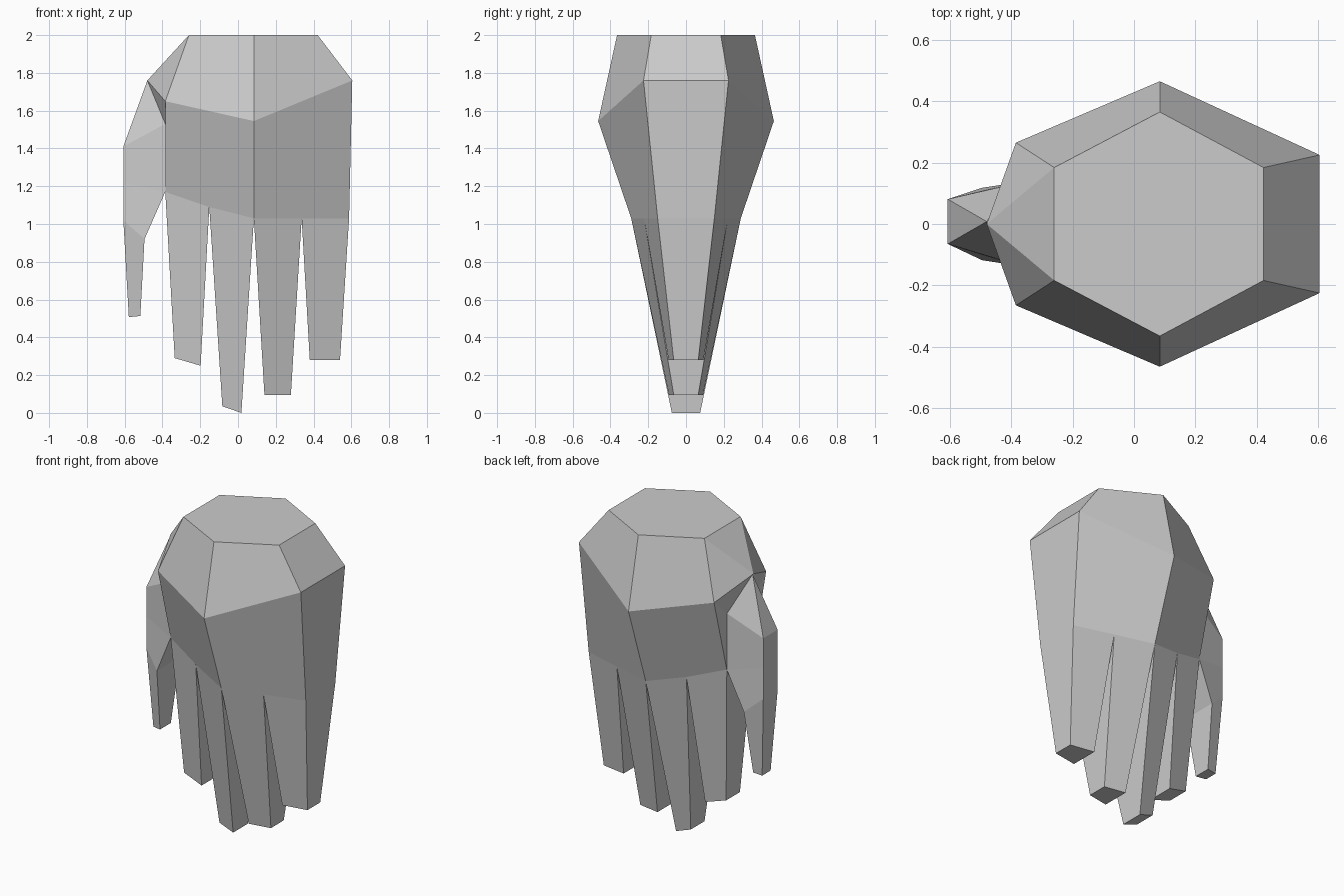
import bpy, bmesh

if "Cube" in bpy.data.objects:
    bpy.data.objects.remove(bpy.data.objects["Cube"])


def finish(name, bm):
    bmesh.ops.remove_doubles(bm, verts=bm.verts, dist=0.0005)
    bmesh.ops.recalc_face_normals(bm, faces=bm.faces)
    mesh = bpy.data.meshes.new(name)
    bm.to_mesh(mesh)
    bm.free()
    obj = bpy.data.objects.new(name, mesh)
    bpy.context.collection.objects.link(obj)
    return obj


def add_face(bm, points):
    # Skips repeated points so collapsed quads become triangles
    unique = []
    for p in points:
        if p not in unique:
            unique.append(p)
    if len(unique) > 2:
        bm.faces.new([bm.verts.new(p) for p in unique])


def mirror(p):
    return (p[0], -p[1], p[2])


def digit(name, sections, shift=0.0):
    """Tapered tube through four-sided sections, each (left, right) as x, half width, z."""
    bm = bmesh.new()
    rings = []
    for left, right in sections:
        s = shift
        rings.append([(left[0], -left[1] + s, left[2]), (right[0], -right[1], right[2]),
                      (right[0], right[1], right[2]), (left[0], left[1] + s, left[2])])
    for a, b in zip(rings, rings[1:]):
        for i in range(4):
            j = (i + 1) % 4
            add_face(bm, [a[i], a[j], b[j], b[i]])
    add_face(bm, rings[-1])
    return finish(name, bm)


# Key points of the hand on the +y half
top = [(-0.26, 0.184, 2.0), (0.084, 0.365, 2.0), (0.422, 0.184, 2.0)]
wrist = [(-0.385, 0.265, 1.65), (0.084, 0.465, 1.545), (0.605, 0.225, 1.76)]
knuckles = [(-0.385, 0.135, 1.17), (-0.152, 0.213, 1.09), (0.084, 0.29, 1.03),
            (0.337, 0.222, 1.03), (0.588, 0.15, 1.03)]
apex = (-0.48, 0.0, 1.76)
thumb_root = (-0.385, 0.132, 1.53)

# Palm and wrist
bm = bmesh.new()
half_faces = [
    [top[0], top[1], wrist[1], wrist[0]],
    [top[1], top[2], wrist[2], wrist[1]],
    [wrist[0], wrist[1], knuckles[2], knuckles[1], knuckles[0]],
    [wrist[1], wrist[2], knuckles[4], knuckles[3], knuckles[2]],
    [top[0], wrist[0], apex],
    [apex, wrist[0], thumb_root],
    [wrist[0], knuckles[0], thumb_root],
]
for f in half_faces:
    add_face(bm, f)
    add_face(bm, [mirror(p) for p in f])
add_face(bm, top + [mirror(p) for p in reversed(top)])
add_face(bm, [top[0], mirror(top[0]), apex])
for a, b in ((top[2], wrist[2]), (wrist[2], knuckles[4])):
    add_face(bm, [a, b, mirror(b), mirror(a)])
finish("palm", bm)

# Four fingers hanging from neighbouring knuckles
tips = {
    "index_finger": ((-0.335, 0.07, 0.29), (-0.198, 0.088, 0.25)),
    "middle_finger": ((-0.083, 0.07, 0.035), (0.018, 0.075, 0.0)),
    "ring_finger": ((0.14, 0.09, 0.095), (0.28, 0.065, 0.095)),
    "little_finger": ((0.38, 0.092, 0.28), (0.54, 0.065, 0.28)),
}
for i, (name, tip) in enumerate(tips.items()):
    digit(name, [(knuckles[i], knuckles[i + 1]), tip])

# Thumb growing from the side of the palm
digit("thumb", [
    ((-0.48, 0.0, 1.76), thumb_root),
    ((-0.607, 0.073, 1.41), thumb_root),
    ((-0.607, 0.073, 1.22), knuckles[0]),
    ((-0.607, 0.073, 1.02), (-0.495, 0.118, 0.92)),
    ((-0.578, 0.043, 0.507), (-0.517, 0.055, 0.513)),
], shift=0.008)
